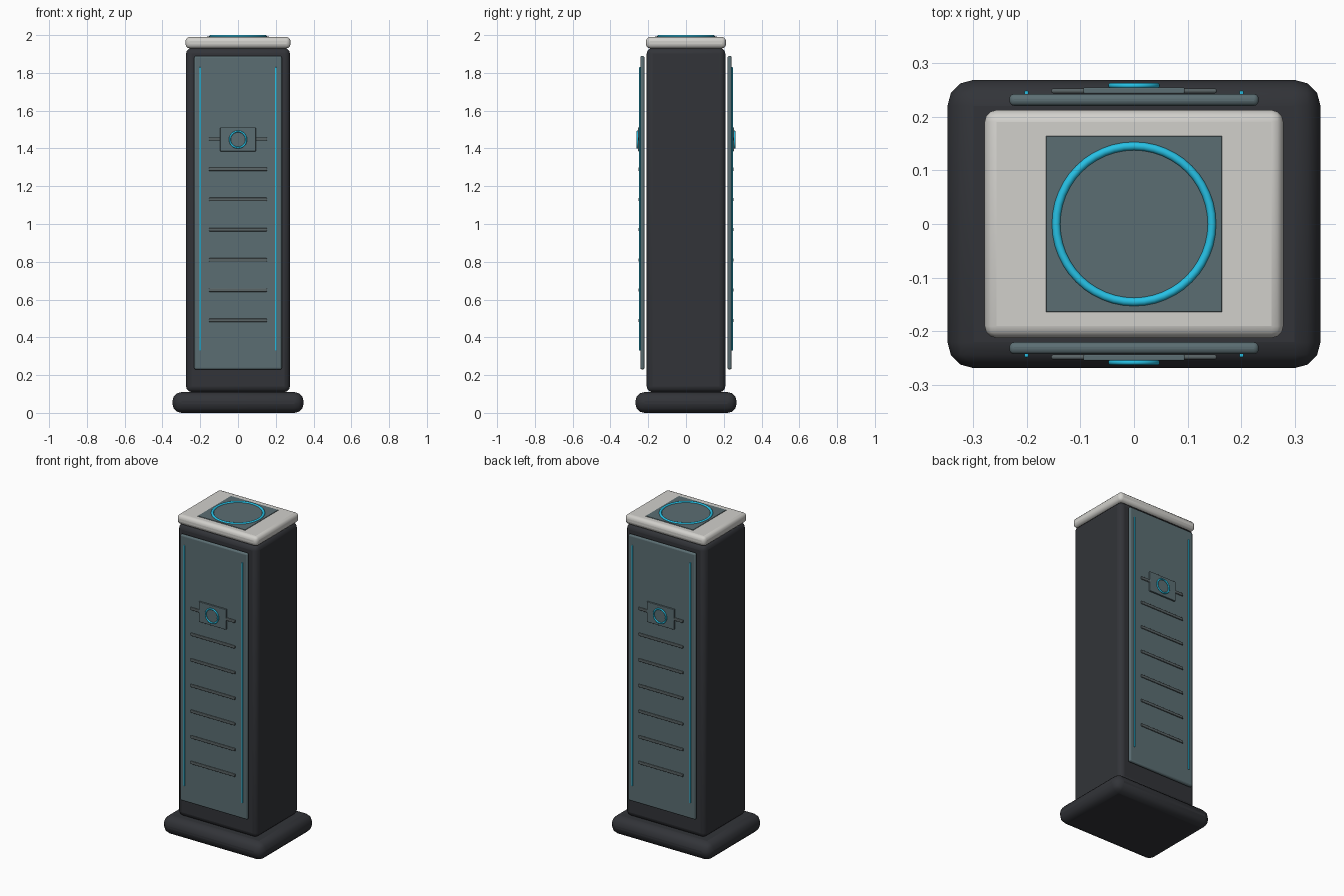
import bpy, math

if "Cube" in bpy.data.objects:
    bpy.data.objects.remove(bpy.data.objects["Cube"])


def material(name, rgb):
    m = bpy.data.materials.new(name)
    m.diffuse_color = (*rgb, 1)
    m.use_nodes = True
    m.node_tree.nodes["Principled BSDF"].inputs["Base Color"].default_value = m.diffuse_color
    return m


DARK = material("charcoal", (0.032, 0.034, 0.040))
WHITE = material("off_white", (0.64, 0.63, 0.60))
SLATE = material("slate", (0.105, 0.155, 0.17))
METAL = material("grey_metal", (0.10, 0.125, 0.13))
CYAN = material("cyan_glow", (0.02, 0.53, 0.78))


def finish(name, mat):
    o = bpy.context.object
    o.name = name
    o.data.materials.append(mat)
    return o


def box(name, lo, hi, mat, bevel=0.0, segments=3):
    """Rounded box between two corners."""
    bpy.ops.mesh.primitive_cube_add(size=1, location=[(a + b) / 2 for a, b in zip(lo, hi)])
    o = finish(name, mat)
    o.scale = [b - a for a, b in zip(lo, hi)]
    bpy.ops.object.transform_apply(location=False, rotation=False, scale=True)
    if bevel:
        m = o.modifiers.new("Bevel", "BEVEL")
        m.width, m.segments = bevel, segments
    bpy.ops.object.shade_smooth_by_angle(angle=math.radians(35))
    return o


def ring(name, loc, major, minor, rot=(0, 0, 0)):
    bpy.ops.mesh.primitive_torus_add(location=loc, rotation=rot, major_radius=major,
                                     minor_radius=minor, major_segments=48, minor_segments=12)
    o = finish(name, CYAN)
    bpy.ops.object.shade_smooth()
    return o


# Base, column and cap
box("base", (-0.347, -0.268, 0), (0.347, 0.268, 0.11), DARK, 0.048)
box("column", (-0.275, -0.208, 0.11), (0.275, 0.208, 1.932), DARK, 0.03)
box("cap", (-0.278, -0.212, 1.93), (0.278, 0.212, 1.99), WHITE, 0.022)

# Top plate and glowing ring
box("top_plate", (-0.164, -0.164, 1.982), (0.164, 0.164, 1.993), SLATE, 0.001, 1)
ring("top_ring", (0, 0, 1.992), 0.145, 0.008)


def face_box(name, s, x0, x1, y0, y1, z0, z1, mat, bevel):
    """Box on the front (s=-1) or back (s=1) face; y given as distance from the centre."""
    a, b = sorted((s * y0, s * y1))
    box(name, (x0, a, z0), (x1, b, z1), mat, bevel)


# Front and back faces carry the same details
for side, s in (("front", -1), ("back", 1)):
    face_box(side + "_panel", s, -0.232, 0.232, 0.220, 0.242, 0.23, 1.89, SLATE, 0.009)
    # Vertical light strips
    for x in (-0.2, 0.2):
        face_box(side + "_light_strip", s, x - 0.004, x + 0.004, 0.240, 0.248, 0.33, 1.83, CYAN, 0.002)
    # Row of slats, the topmost passing behind the badge plate
    for i in range(7):
        z = 0.49 + 0.16 * i
        face_box(side + "_slat", s, -0.154, 0.154, 0.243, 0.252, z - 0.009, z + 0.009, METAL, 0.004)
    # Badge plate with ring
    face_box(side + "_badge_plate", s, -0.094, 0.094, 0.243, 0.254, 1.385, 1.511, SLATE, 0.002)
    ring(side + "_badge_ring", (0, s * 0.2575, 1.447), 0.043, 0.005, (math.pi / 2, 0, 0))
